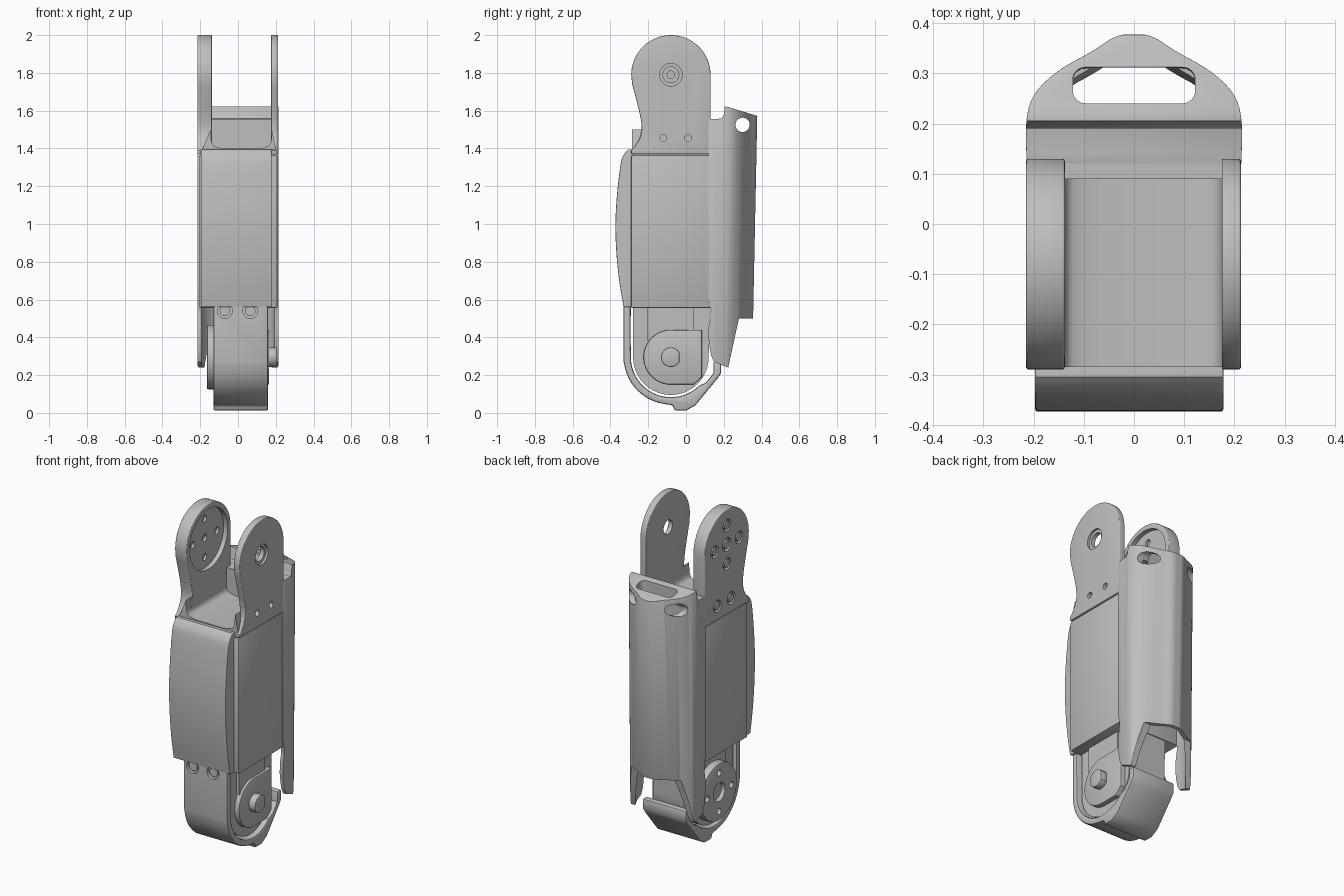
import bpy, bmesh, math
from math import cos, sin, pi, radians

if "Cube" in bpy.data.objects:
    bpy.data.objects.remove(bpy.data.objects["Cube"], do_unlink=True)

grey = bpy.data.materials.new("plain grey")
grey.use_nodes = True
grey.diffuse_color = (0.52, 0.52, 0.52, 1)
grey.node_tree.nodes["Principled BSDF"].inputs["Base Color"].default_value = (0.52, 0.52, 0.52, 1)

PY, TOP_Z, LOW_Z = -0.08, 1.79, 0.295   # joint axes
SIDE = {"x": lambda a, b, t: (t, a, b), "y": lambda a, b, t: (a, t, b), "z": lambda a, b, t: (a, b, t)}


def prism(name, pts, axis, lo, hi):
    """Extrude a closed outline along an axis."""
    bm = bmesh.new()
    rings = [[bm.verts.new(SIDE[axis](a, b, t)) for a, b in pts] for t in (lo, hi)]
    bm.faces.new(rings[0])
    bm.faces.new(rings[1])
    n = len(pts)
    for i in range(n):
        j = (i + 1) % n
        bm.faces.new((rings[0][i], rings[0][j], rings[1][j], rings[1][i]))
    bmesh.ops.recalc_face_normals(bm, faces=bm.faces)
    mesh = bpy.data.meshes.new(name)
    bm.to_mesh(mesh)
    bm.free()
    ob = bpy.data.objects.new(name, mesh)
    bpy.context.collection.objects.link(ob)
    mesh.materials.append(grey)
    return ob


def arc(cy, cz, r, start, end, n=24):
    steps = [radians(start + (end - start) * i / n) for i in range(n + 1)]
    return [(cy + r * cos(a), cz + r * sin(a)) for a in steps]


def disc(name, y, z, r, lo, hi, n=32):
    return prism(name, arc(y, z, r, 0, 360, n)[:-1], "x", lo, hi)


def rect(a0, a1, b0, b1):
    return [(a0, b0), (a1, b0), (a1, b1), (a0, b1)]


def rounded(a0, a1, b0, b1, r):
    return (arc(a1 - r, b1 - r, r, 0, 90, 6) + arc(a0 + r, b1 - r, r, 90, 180, 6)
            + arc(a0 + r, b0 + r, r, 180, 270, 6) + arc(a1 - r, b0 + r, r, 270, 360, 6))


def soften(pts, rounds=2):
    """Round the inner corners of an open path."""
    for _ in range(rounds):
        out = [pts[0]]
        for (a, b), (c, d) in zip(pts, pts[1:]):
            out += [(0.75 * a + 0.25 * c, 0.75 * b + 0.25 * d), (0.25 * a + 0.75 * c, 0.25 * b + 0.75 * d)]
        pts = out + [pts[-1]]
    return pts


def apply_mod(ob, kind, **settings):
    mod = ob.modifiers.new(kind.title(), kind)
    for key, value in settings.items():
        setattr(mod, key, value)
    bpy.context.view_layer.objects.active = ob
    bpy.ops.object.modifier_apply(modifier=mod.name)


def bevel(ob, width, segments=3):
    apply_mod(ob, "BEVEL", width=width, segments=segments, limit_method="ANGLE", angle_limit=radians(50))


def boolean(ob, tool, operation="DIFFERENCE"):
    apply_mod(ob, "BOOLEAN", object=tool, operation=operation, solver="EXACT")
    bpy.data.objects.remove(tool, do_unlink=True)


def drill(ob, y, z, r, lo, hi):
    boolean(ob, disc("drill", y, z, r, lo, hi))


# Upper fork: two arms with necked outlines
arm = arc(PY, TOP_Z, 0.21, 0, 180, 32) + soften(
    [(-0.285, 1.74), (-0.235, 1.55), (-0.235, 1.47), (-0.27, 1.41), (-0.29, 1.39)]) + [(-0.29, 1.37), (0.13, 1.37)]
left_arm = prism("left_arm", arm, "x", 0.175, 0.213)
bevel(left_arm, 0.012)
drill(left_arm, PY, TOP_Z, 0.042, 0.1, 0.3)
drill(left_arm, PY, TOP_Z, 0.06, 0.2, 0.3)
right_arm = prism("right_arm", arm, "x", -0.215, -0.138)
bevel(right_arm, 0.02)
drill(right_arm, PY, TOP_Z, 0.18, -0.165, -0.1)
spots = [(PY, TOP_Z, 0.04)] + [
    (PY + 0.115 * cos(i * pi / 2), TOP_Z + 0.115 * sin(i * pi / 2), 0.036) for i in range(4)]
foot_spots = [(-0.12, 1.455, 0.036), (0.01, 1.455, 0.036)]
for i, (y, z, r) in enumerate(spots + foot_spots):
    drill(right_arm, y, z, r, -0.3, -0.2)
    disc("arm_screw_%d" % i, y, z, r * 0.65, -0.215, -0.19, 20)
for y, z, r in spots:
    drill(right_arm, y, z, 0.02, -0.18, -0.1)
for y, z, r in foot_spots:
    drill(left_arm, y, z, 0.018, 0.19, 0.3)

# Fork floor with corner gussets and a back wall
floor = [(-0.2, 1.37), (0.205, 1.37)] + soften(
    [(0.18, 1.5), (0.175, 1.42), (0.145, 1.405), (0.1, 1.4)]) + soften(
    [(-0.07, 1.4), (-0.11, 1.405), (-0.14, 1.42), (-0.145, 1.5)])
prism("fork_floor", floor, "y", -0.285, 0.128)
prism("fork_back_wall", rect(0.09, 0.13, 1.38, 1.555), "x", -0.15, 0.18)
seat_plate = prism("fork_seat", rect(-0.285, 0.125, 1.355, 1.38), "x", -0.195, 0.2)

# Main housing with its bowed front cover
housing = prism("housing", rect(-0.29, 0.13, 0.555, 1.365), "x", -0.205, 0.208)
bevel(housing, 0.006, 2)
cover_path = [(-0.28, 1.395), (-0.305, 1.395), (-0.325, 1.375), (-0.345, 1.34), (-0.367, 1.15), (-0.375, 1.0),
              (-0.37, 0.85), (-0.355, 0.7), (-0.33, 0.56), (-0.28, 0.56)]
cover = prism("front_cover", [cover_path[0]] + soften(cover_path[1:-1]) + [cover_path[-1]], "x", -0.197, 0.178)
bevel(cover, 0.022, 4)

# Lower joint core
core = rect(-0.28, 0.125, 0.44, 0.58)[2:] + arc(PY, LOW_Z, 0.2, 180, 360, 24)
prism("joint_core", core, "x", -0.115, 0.135)
prism("joint_upper_block", rect(-0.205, 0.04, 0.38, 0.57), "x", -0.12, 0.15)
pad = arc(PY, LOW_Z, 0.145, 80, 270) + [(0.04, 0.15), (0.085, 0.19), (0.085, 0.44), (0.04, 0.44)]
bevel(prism("joint_pad", pad, "x", 0.1, 0.165), 0.006, 2)
shaft = [p for p in arc(PY, LOW_Z, 0.052, 30, 330, 24)]
bevel(prism("joint_shaft", shaft, "x", 0.15, 0.205), 0.006, 2)
horn = disc("joint_horn", PY, LOW_Z, 0.17, -0.165, -0.1, 48)
bevel(horn, 0.008, 2)
drill(horn, PY, LOW_Z, 0.055, -0.2, -0.14)
for i in range(4):
    drill(horn, PY + 0.115 * cos(i * pi / 2), LOW_Z + 0.115 * sin(i * pi / 2), 0.018, -0.2, -0.14)

# Strap that wraps the joint from front to back
outer = [(-0.33, 0.62), (-0.33, 0.27)] + arc(PY, LOW_Z, 0.25, 190, 262, 12) + [
    (-0.07, 0.04), (-0.06, 0.012), (0.0, 0.012), (0.05, 0.04), (0.165, 0.18), (0.185, 0.21), (0.185, 0.27)]
inner = [(0.145, 0.27), (0.145, 0.21), (0.105, 0.16)] + arc(PY, LOW_Z, 0.212, 315, 182, 20) + [(-0.295, 0.62)]
strap = prism("joint_strap", outer + inner, "x", -0.13, 0.16)
corner = prism("corner_cut", rounded(-0.13, 0.16, 0.005, 0.62, 0.05)[:14] + [(-0.13, -0.1), (0.16, -0.1)],
               "y", -0.5, 0.5)
boolean(strap, corner, "INTERSECT")
bevel(strap, 0.01, 2)
for x in (-0.07, 0.065):
    boolean(strap, prism("bolt_cut", arc(x, 0.54, 0.04, 0, 360)[:-1], "y", -0.4, -0.31))
    prism("strap_bolt", arc(x, 0.54, 0.027, 0, 360)[:-1], "y", -0.325, -0.29)

# Rear shell: hollow curved guard with a grip slot
half = soften([(0.213, 0.1), (0.217, 0.21), (0.2, 0.262), (0.15, 0.308), (0.08, 0.345), (0.035, 0.377), (0, 0.377)])
plan = half + [(-x, y) for x, y in reversed(half[:-1])]
shell = prism("rear_shell", plan, "z", 0.2, 1.7)
side = soften([(0.12, 0.6), (0.135, 0.53), (0.115, 0.43), (0.13, 0.31), (0.15, 0.27)], 1) + [
    (0.235, 0.24), (0.295, 0.5), (0.45, 0.5), (0.45, 1.55), (0.22, 1.62), (0.205, 1.622),
    (0.2, 1.58), (0.19, 1.558), (0.12, 1.555)]
boolean(shell, prism("side_cut", side, "x", -0.4, 0.4), "INTERSECT")
bevel(shell, 0.01, 2)
hollow = [(x * 0.9, y - 0.024) for x, y in plan]
boolean(shell, prism("hollow_cut", hollow, "z", 0.1, 1.53))
boolean(shell, prism("slot_cut", rounded(-0.122, 0.122, 0.24, 0.312, 0.025), "z", 1.4, 1.8))
drill(shell, 0.3, 1.525, 0.038, -0.4, 0.4)
for v in shell.data.vertices:   # lean the back inwards towards the bottom
    v.co.y -= 0.02 * (1.56 - v.co.z) * max(0, (v.co.y - 0.13) / 0.24)

# Smooth curved parts, keep edges crisp
bpy.ops.object.select_all(action="DESELECT")
for ob in bpy.data.objects:
    if ob.type == "MESH" and grey.name in ob.data.materials:
        ob.select_set(True)
        bpy.context.view_layer.objects.active = ob
bpy.ops.object.shade_smooth_by_angle(angle=radians(32))
